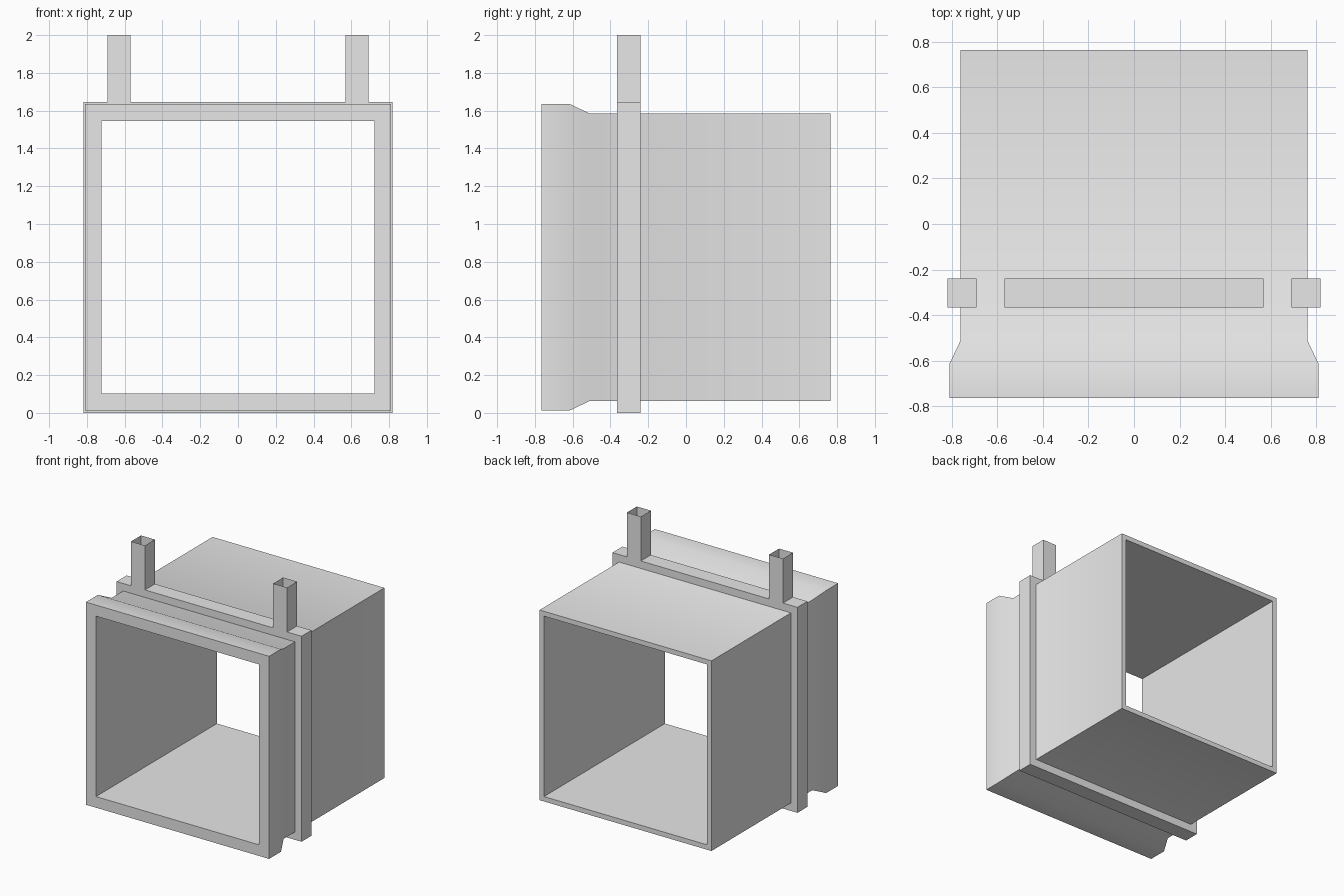
import bpy
import bmesh

if "Cube" in bpy.data.objects:
    bpy.data.objects.remove(bpy.data.objects["Cube"], do_unlink=True)

# Single plain grey material
GREY = (0.8, 0.8, 0.8, 1.0)
grey = bpy.data.materials.new("plain grey")
grey.use_nodes = True
grey.diffuse_color = GREY
grey.node_tree.nodes["Principled BSDF"].inputs["Base Color"].default_value = GREY

MID_Z = 0.824


def finish(name, bm):
    """Turn a bmesh into a smooth-by-angle object."""
    mesh = bpy.data.meshes.new(name)
    bm.to_mesh(mesh)
    bm.free()
    mesh.materials.append(grey)
    obj = bpy.data.objects.new(name, mesh)
    bpy.context.collection.objects.link(obj)
    bpy.ops.object.select_all(action="DESELECT")
    obj.select_set(True)
    bpy.context.view_layer.objects.active = obj
    bpy.ops.object.shade_smooth_by_angle()
    return obj


def square_sweep(name, profile):
    """Sweep a closed (half width, y) profile around a square."""
    bm = bmesh.new()
    loops = [[bm.verts.new((sx * h, y, MID_Z + sz * h))
              for sx, sz in ((-1, -1), (1, -1), (1, 1), (-1, 1))]
             for h, y in profile]
    for a, b in zip(loops, loops[1:] + loops[:1]):
        for i in range(4):
            j = (i + 1) % 4
            bm.faces.new((a[i], a[j], b[j], b[i]))
    bmesh.ops.recalc_face_normals(bm, faces=bm.faces)
    return finish(name, bm)


# Open square duct with a thickened, flared front rim
square_sweep("duct_body", [
    (0.722, -0.765), (0.811, -0.765), (0.811, -0.615),
    (0.761, -0.51), (0.761, 0.765), (0.722, 0.765)])

# Collar around the duct with two hollow, open-topped posts, cut from one grid
half_xs = [0.568, 0.691, 0.755, 0.819]
xs = [-x for x in reversed(half_xs)] + half_xs
zs = [0.0, 0.07, 1.578, 1.645, 2.0]
FRONT_Y, DEPTH = -0.366, 0.126


def in_collar(x, z):
    if z > zs[3]:
        return half_xs[0] < abs(x) < half_xs[1]
    return abs(x) > half_xs[2] or z < zs[1] or z > zs[2]


bm = bmesh.new()
grid = [[bm.verts.new((x, FRONT_Y, z)) for z in zs] for x in xs]
for i in range(len(xs) - 1):
    for k in range(len(zs) - 1):
        if in_collar((xs[i] + xs[i + 1]) / 2, (zs[k] + zs[k + 1]) / 2):
            bm.faces.new((grid[i][k], grid[i + 1][k],
                          grid[i + 1][k + 1], grid[i][k + 1]))
loose = [v for v in bm.verts if not v.link_faces]
bmesh.ops.delete(bm, geom=loose, context="VERTS")
extruded = bmesh.ops.extrude_face_region(bm, geom=bm.faces[:])
bmesh.ops.translate(
    bm, vec=(0, DEPTH, 0),
    verts=[g for g in extruded["geom"] if isinstance(g, bmesh.types.BMVert)])
bmesh.ops.recalc_face_normals(bm, faces=bm.faces)
# Open the post tops
caps = [f for f in bm.faces if f.calc_center_median().z > zs[4] - 0.01]
bmesh.ops.delete(bm, geom=caps, context="FACES_ONLY")
finish("collar_with_posts", bm)
